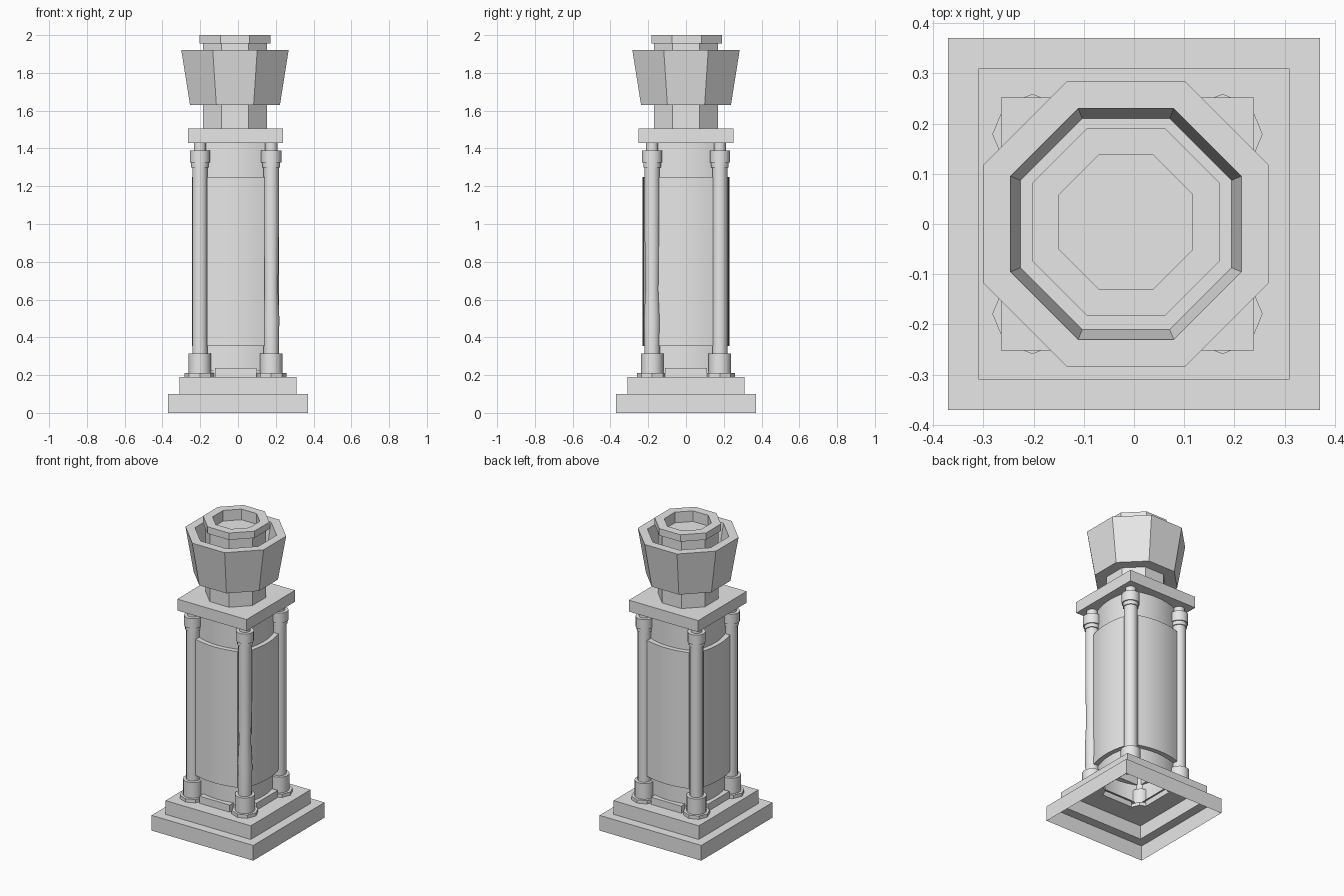
import bpy, bmesh, math
from mathutils import Vector, Matrix

if "Cube" in bpy.data.objects:
    bpy.data.objects.remove(bpy.data.objects["Cube"])

stone = bpy.data.materials.new("grey_stone")
stone.use_nodes = True
GREY = (0.8, 0.8, 0.8, 1)
stone.diffuse_color = GREY
stone.node_tree.nodes["Principled BSDF"].inputs["Base Color"].default_value = GREY

TOWER_X = -0.013   # the shaft stands slightly off the plinth centre
HEAD_X = -0.016


def finish(name, bm):
    bmesh.ops.recalc_face_normals(bm, faces=bm.faces)
    mesh = bpy.data.meshes.new(name)
    bm.to_mesh(mesh)
    bm.free()
    mesh.materials.append(stone)
    mesh.polygons.foreach_set("use_smooth", [True] * len(mesh.polygons))
    mesh.set_sharp_from_angle(angle=math.radians(30))
    obj = bpy.data.objects.new(name, mesh)
    bpy.context.collection.objects.link(obj)
    return obj


def polygon(sides):
    """Regular section with flat sides to the front; r is the apothem."""
    def section(r):
        k = r / math.cos(math.pi / sides)
        turns = [2 * math.pi * (i + 0.5) / sides for i in range(sides)]
        return [(k * math.cos(t), k * math.sin(t)) for t in turns]
    return section


def arc(half, edge, middle, steps=8):
    """Shallow outward curve along one side, facing -y."""
    pts = []
    for i in range(steps + 1):
        u = 2 * i / steps - 1
        pts.append((u * half, -(middle - (middle - edge) * u * u)))
    return pts


def bulged_square(r):
    pts = []
    for q in range(4):
        turn = Matrix.Rotation(q * math.pi / 2, 2)
        pts += [tuple(turn @ Vector(p)) for p in arc(r, r, r + 0.035)[:-1]]
    return pts


def loft(name, section, profile, x=0, y=0, bottom=True, top=True):
    """Stack of sections; profile lists (size, height)."""
    bm = bmesh.new()
    rings = [[bm.verts.new((x + px, y + py, z)) for px, py in section(r)]
             for r, z in profile]
    n = len(rings[0])
    for a, b in zip(rings, rings[1:]):
        for i in range(n):
            j = (i + 1) % n
            bm.faces.new((a[i], a[j], b[j], b[i]))
    if bottom:
        bm.faces.new(rings[0][::-1])
    if top:
        bm.faces.new(rings[-1])
    return finish(name, bm)


square, octagon, circle = polygon(4), polygon(8), polygon(16)

# Stepped plinth, hollow underneath
loft("plinth", square,
     [(0.37, 0), (0.37, 0.1), (0.31, 0.1), (0.31, 0.19), (0.19, 0.19)],
     bottom=False, top=False)

# Footing and hollow shaft core
loft("footing", square, [(0.19, 0.19), (0.19, 0.225), (0.16, 0.225)],
     x=TOWER_X, bottom=False, top=False)
loft("shaft_core", bulged_square, [(0.165, 0.2), (0.165, 1.44)],
     x=TOWER_X, bottom=False)

# One curved panel and one footing plate per side
for q, side in enumerate(("front", "left", "back", "right")):
    turn = Matrix.Rotation(q * math.pi / 2, 2)

    def panel(r):
        outline = arc(r, 0.205, 0.23) + [(r, -0.165), (-r, -0.165)]
        return [tuple(turn @ Vector(p)) for p in outline]

    def plate(r):
        outline = [(-r, -0.225), (r, -0.225), (r, -0.17), (-r, -0.17)]
        return [tuple(turn @ Vector(p)) for p in outline]

    loft(side + "_panel", panel, [(0.152, 0.355), (0.152, 1.25)], x=TOWER_X)
    loft(side + "_footing_plate", plate, [(0.11, 0.19), (0.11, 0.237)], x=TOWER_X)

# Corner columns: octagonal foot, base drum, shaft, collar and neck
for sx, side in ((-1, "right"), (1, "left")):
    for sy, end in ((-1, "front"), (1, "back")):
        name = end + "_" + side + "_column"
        cx, cy = TOWER_X + sx * 0.189, sy * 0.179
        foot = loft(name + "_foot", octagon, [(0.074, 0.19), (0.074, 0.212)])
        foot.location = (cx, cy, 0)
        foot.rotation_euler.z = math.pi / 8
        loft(name + "_base", circle, [(0.059, 0.2), (0.059, 0.315)], cx, cy)
        # The front left shaft is worn at mid height
        worn = [(0.043, 0.5), (0.036, 0.65), (0.04, 0.95)]
        middle = worn if (sx, sy) == (1, -1) else []
        loft(name + "_shaft", circle,
             [(0.04, 0.3)] + middle + [(0.04, 1.31)], cx, cy)
        loft(name + "_collar", circle,
             [(0.046, 1.3), (0.046, 1.325), (0.053, 1.325), (0.053, 1.39),
              (0.032, 1.39), (0.032, 1.44)], cx, cy)

# Square cap slab
loft("cap_slab", square, [(0.252, 1.43), (0.252, 1.505)], x=TOWER_X)

# Octagonal head: neck, flared bowl and hollow top ring
loft("head_neck", octagon, [(0.17, 1.5), (0.17, 1.96)], x=HEAD_X, top=False)
loft("flared_bowl", octagon,
     [(0.165, 1.63), (0.238, 1.63), (0.284, 1.92), (0.23, 1.92),
      (0.21, 1.79), (0.165, 1.79)], x=HEAD_X, bottom=False, top=False)
loft("top_ring", octagon,
     [(0.165, 1.955), (0.187, 1.955), (0.187, 2), (0.133, 2), (0.133, 1.93)],
     x=HEAD_X, y=0.004, bottom=False)
